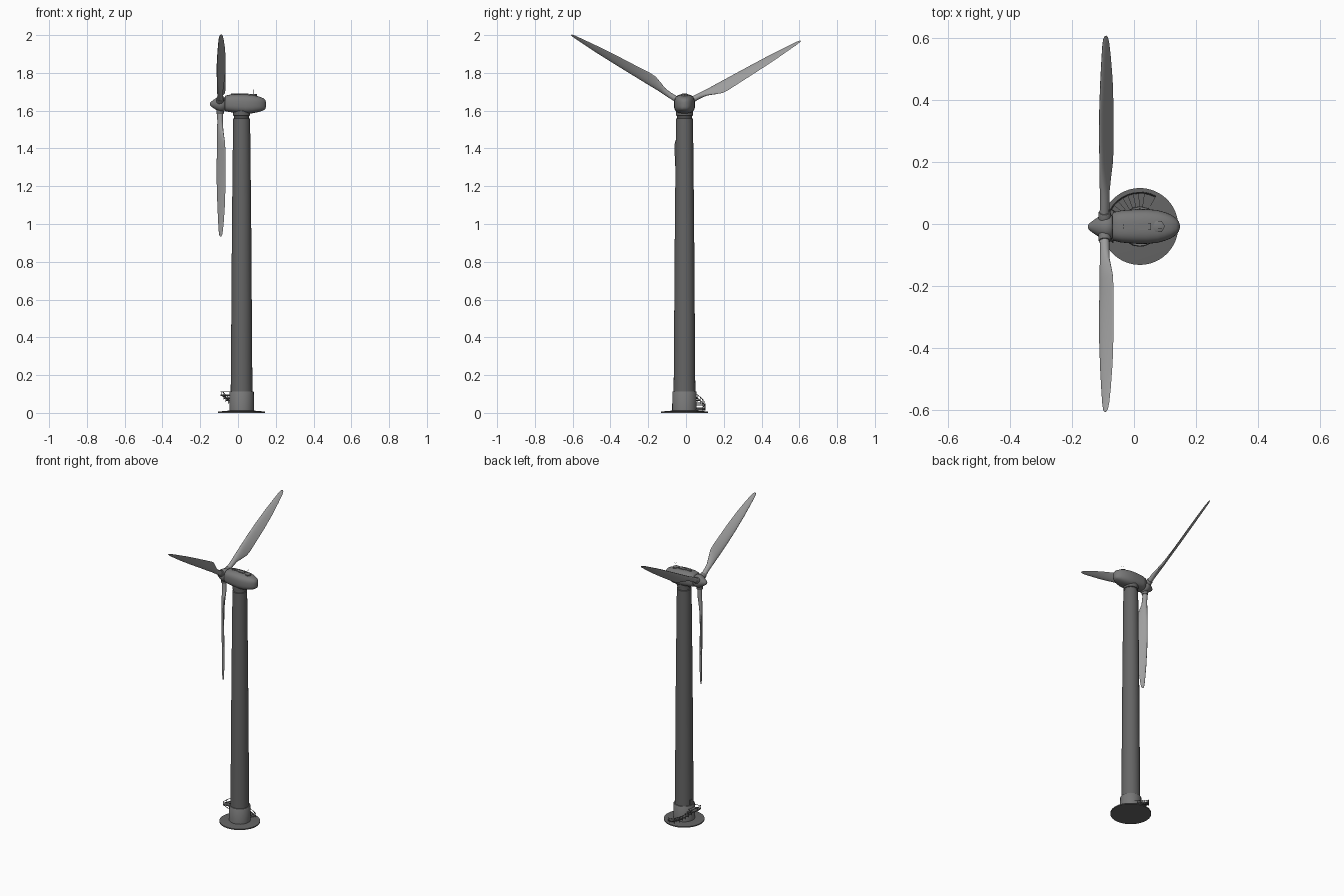
import bpy, bmesh, math
from mathutils import Vector, Matrix

if "Cube" in bpy.data.objects:
    bpy.data.objects.remove(bpy.data.objects["Cube"])

CX, CY = 0.019, -0.008          # tower axis
HUB = Vector((-0.093, -0.009, 1.635))
TAU = 2 * math.pi


def grey(name, v):
    m = bpy.data.materials.new(name)
    m.diffuse_color = (v, v, v, 1)
    m.use_nodes = True
    m.node_tree.nodes["Principled BSDF"].inputs["Base Color"].default_value = m.diffuse_color
    return m


DARK, MID, LIGHT = grey("dark_grey", 0.13), grey("mid_grey", 0.19), grey("blade_grey", 0.34)


def finish(name, bm, angle=35, mat=DARK):
    bmesh.ops.recalc_face_normals(bm, faces=bm.faces)
    me = bpy.data.meshes.new(name)
    bm.to_mesh(me)
    bm.free()
    me.materials.append(mat)
    ob = bpy.data.objects.new(name, me)
    bpy.context.collection.objects.link(ob)
    bpy.ops.object.select_all(action='DESELECT')
    ob.select_set(True)
    bpy.context.view_layer.objects.active = ob
    bpy.ops.object.shade_smooth_by_angle(angle=math.radians(angle))
    return ob


def loft(bm, rings):
    """Skin closed rings of equal length and cap both ends."""
    vs = [[bm.verts.new(p) for p in r] for r in rings]
    n = len(vs[0])
    for a, b in zip(vs, vs[1:]):
        for i in range(n):
            j = (i + 1) % n
            bm.faces.new((a[i], a[j], b[j], b[i]))
    bm.faces.new(vs[0])
    bm.faces.new(vs[-1])


def turned(name, profile, origin, axis, n=48, angle=35, mat=DARK):
    """Solid of revolution from (radius, distance) pairs along an axis."""
    rot = Vector((0, 0, 1)).rotation_difference(Vector(axis)).to_matrix()
    bm = bmesh.new()
    loft(bm, [[Vector(origin) + rot @ Vector((r * math.cos(TAU * i / n),
               r * math.sin(TAU * i / n), h)) for i in range(n)] for r, h in profile])
    return finish(name, bm, angle, mat)


def rod(bm, a, b, r=0.0012, n=6):
    a, b = Vector(a), Vector(b)
    q = (b - a).to_track_quat('Z', 'Y')
    loft(bm, [[p + q @ Vector((r * math.cos(TAU * i / n), r * math.sin(TAU * i / n), 0))
               for i in range(n)] for p in (a, b)])


def polar(deg, r, z):
    t = math.radians(deg)
    return Vector((CX + r * math.cos(t), CY + r * math.sin(t), z))


def sector(bm, a0, a1, r0, r1, z0, z1, n=1):
    """Curved slab around the tower axis."""
    angs = [a0 + (a1 - a0) * i / n for i in range(n + 1)]
    loft(bm, [[polar(a, r0, z0), polar(a, r1, z0), polar(a, r1, z1), polar(a, r0, z1)]
              for a in angs])


# Foundation, tower and yaw neck
base = (CX, CY, 0)
turned("foundation", [(0.124, 0), (0.124, 0.007), (0.066, 0.012)], base, (0, 0, 1), 64)
turned("tower_plinth", [(0.065, 0.008), (0.0645, 0.110), (0.0625, 0.113), (0.055, 0.113)],
       base, (0, 0, 1), mat=MID)
turned("tower", [(0.0575, 0.10), (0.0545, 0.5), (0.051, 1.0), (0.045, 1.558), (0.040, 1.56)],
       base, (0, 0, 1))
turned("yaw_neck", [(0.040, 1.555), (0.040, 1.572), (0.045, 1.574), (0.046, 1.59), (0.046, 1.61)],
       base, (0, 0, 1))

# Nacelle: rounded sections (x, half width, bottom, top)
sections = [(-0.070, 0.040, 1.602, 1.675), (-0.066, 0.046, 1.597, 1.680),
            (-0.040, 0.052, 1.592, 1.685), (0.000, 0.055, 1.587, 1.687),
            (0.040, 0.056, 1.584, 1.686), (0.075, 0.053, 1.586, 1.683),
            (0.100, 0.046, 1.591, 1.678), (0.120, 0.038, 1.596, 1.672),
            (0.136, 0.027, 1.602, 1.665), (0.144, 0.017, 1.608, 1.657),
            (0.148, 0.006, 1.619, 1.647)]


def power(v, e):
    return math.copysign(abs(v) ** e, v)


bm = bmesh.new()
loft(bm, [[Vector((x, CY + w * power(math.cos(TAU * i / 40), 0.72),
                   (lo + hi) / 2 + (hi - lo) / 2 * power(math.sin(TAU * i / 40), 0.72)))
           for i in range(40)] for x, w, lo, hi in sections])
finish("nacelle", bm, 50, MID)

# Roof hatches: narrow strip, box and hexagonal cover
for name, x0, x1, hw in (("roof_strip", -0.036, 0.016, 0.006), ("roof_hatch", 0.014, 0.055, 0.012)):
    bm = bmesh.new()
    bmesh.ops.create_cube(bm, size=1, matrix=Matrix.Translation(((x0 + x1) / 2, CY, 1.6835))
                          @ Matrix.Diagonal((x1 - x0, 2 * hw, 0.013, 1)))
    finish(name, bm, mat=MID)
turned("roof_cover", [(0.020, 1.672), (0.020, 1.687), (0.016, 1.689)],
       (0.08, CY, 0), (0, 0, 1), 6, mat=MID)

# Wind sensors
bm = bmesh.new()
for s in (-1, 1):
    y = CY + s * 0.006
    rod(bm, (0.083, y, 1.685), (0.083, y, 1.712), 0.0004)
    rod(bm, (0.077, y, 1.712), (0.091, y, 1.712), 0.0004)
finish("wind_sensors", bm)

# Spinner and main shaft
turned("main_shaft", [(0.034, 0), (0.034, 0.035)], HUB + Vector((0.012, 0, 0)), (1, 0, 0))
turned("spinner", [(0.034, -0.024), (0.040, -0.019), (0.042, 0.0), (0.036, 0.015),
                   (0.026, 0.031), (0.016, 0.045), (0.009, 0.053), (0.003, 0.056)],
       HUB, (-1, 0, 0), 36, 50, MID)

# Blade stations: radius, leading (x, side), trailing (x, side), half thickness
blade = [(0.030, -0.109, -0.009, -0.083, 0.009, 0.0155),
         (0.090, -0.107, -0.009, -0.082, 0.009, 0.0145),
         (0.125, -0.107, -0.010, -0.081, 0.015, 0.0130),
         (0.165, -0.108, -0.011, -0.075, 0.031, 0.0105),
         (0.205, -0.109, -0.012, -0.069, 0.045, 0.0085),
         (0.240, -0.110, -0.012, -0.067, 0.046, 0.0075),
         (0.320, -0.112, -0.012, -0.066, 0.040, 0.0065),
         (0.420, -0.112, -0.012, -0.066, 0.033, 0.0055),
         (0.530, -0.109, -0.011, -0.069, 0.024, 0.0045),
         (0.620, -0.105, -0.008, -0.075, 0.014, 0.0035),
         (0.672, -0.102, -0.006, -0.080, 0.008, 0.0028),
         (0.693, -0.099, -0.004, -0.084, 0.005, 0.0020),
         (0.701, -0.095, -0.002, -0.089, 0.002, 0.0010)]

for k, deg in enumerate((28.5, 148.5, 268.5), 1):
    t = math.radians(deg)
    span = Vector((0, math.cos(t), math.sin(t)))
    side = Vector((0, math.sin(t), -math.cos(t)))
    axis_x = Vector((1, 0, 0))
    rings = []
    for r, lx, ls, tx, ts, h in blade:
        le = axis_x * (lx - HUB.x) + side * ls
        te = axis_x * (tx - HUB.x) + side * ts
        nrm = span.cross(te - le).normalized()
        sharp = min(1, max(0, (r - 0.1) / 0.1))
        ring = []
        for i in range(24):
            c, s = math.cos(TAU * i / 24), math.sin(TAU * i / 24)
            taper = 1 - 0.5 * sharp * c      # thinner towards the trailing edge
            ring.append(HUB + span * r + (le + te) / 2 + (te - le) / 2 * c + nrm * h * s * taper)
        rings.append(ring)
    bm = bmesh.new()
    loft(bm, rings)
    finish(f"blade_{k}", bm, 60, LIGHT)
    turned(f"blade_collar_{k}", [(0.020, 0.02), (0.020, 0.050), (0.018, 0.053), (0.015, 0.054)],
           HUB - axis_x * 0.002, span, 28, mat=MID)

# Curved stairs with landing
STEPS, A0, A1 = 9, 62, 150
bm = bmesh.new()
d = (A1 - A0) / STEPS


def rise(i):
    return 0.016 + 0.074 * (i / STEPS) ** 1.4


for i in range(STEPS):
    sector(bm, A0 + d * i, A0 + d * (i + 1), 0.064, 0.108, rise(i) - 0.004, rise(i))
finish("stair_treads", bm)
bm = bmesh.new()
sector(bm, A1, 192, 0.060, 0.111, 0.089, 0.095, 6)
finish("landing", bm)

# Stair railing, posts and landing struts
bm = bmesh.new()
tops = []
for i in range(STEPS + 1):
    a = A0 + d * i
    tops.append(polar(a, 0.109, rise(i) + 0.016))
    rod(bm, polar(a, 0.109, max(0.008, rise(i) - 0.02)), tops[-1])
tops += [polar(a, 0.110, 0.112) for a in (160, 170, 181, 192)] + [polar(192, 0.062, 0.112)]
for a, b in zip(tops, tops[1:]):
    rod(bm, a, b, 0.0016)
    rod(bm, a - Vector((0, 0, 0.018)), b - Vector((0, 0, 0.018)), 0.0025)
for a in (150, 171, 192):
    rod(bm, polar(a, 0.110, 0.092), polar(a, 0.110, 0.112))
    rod(bm, polar(a, 0.108, 0.092), polar(a, 0.063, 0.068), 0.002)
finish("stair_railing", bm)

# Tower door
bm = bmesh.new()
sector(bm, 160, 184, 0.050, 0.0595, 0.095, 0.150, 6)
finish("tower_door", bm)
